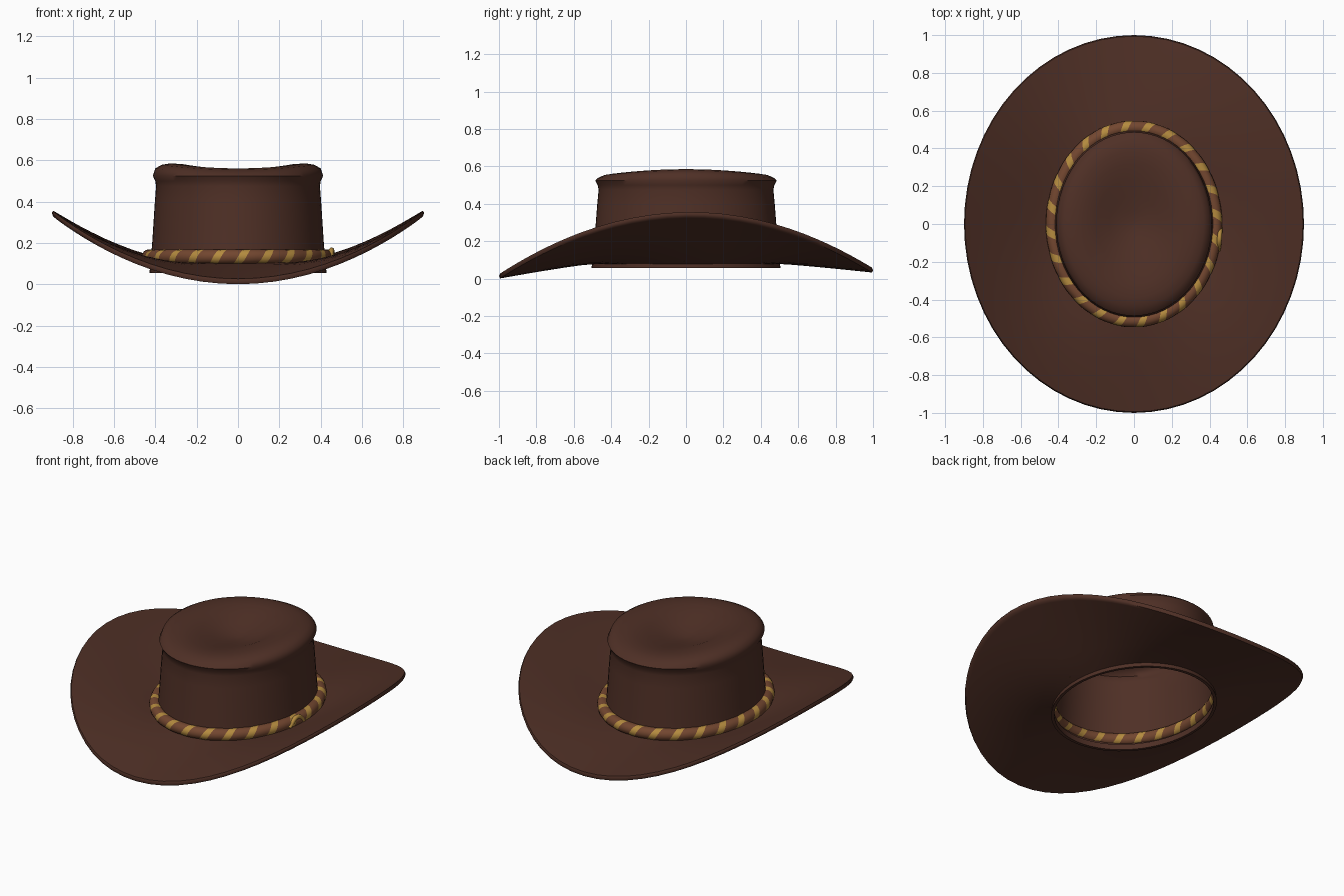
import bpy, bmesh
from math import sin, cos, pi, tau

cube = bpy.data.objects.get("Cube")
if cube:
    bpy.data.objects.remove(cube)


def material(name, rgb):
    m = bpy.data.materials.new(name)
    m.use_nodes = True
    m.diffuse_color = (*rgb, 1)
    bsdf = m.node_tree.nodes["Principled BSDF"]
    bsdf.inputs["Base Color"].default_value = (*rgb, 1)
    bsdf.inputs["Roughness"].default_value = 0.8
    return m


felt = material("dark brown felt", (0.078, 0.029, 0.019))
leather = material("tan leather", (0.17, 0.062, 0.029))
gold = material("gold cord", (0.46, 0.26, 0.05))


def finish(name, bm, mats, normals=False):
    if normals:
        bmesh.ops.recalc_face_normals(bm, faces=bm.faces)
    mesh = bpy.data.meshes.new(name)
    bm.to_mesh(mesh)
    bm.free()
    obj = bpy.data.objects.new(name, mesh)
    bpy.context.collection.objects.link(obj)
    for m in mats:
        mesh.materials.append(m)
    bpy.ops.object.select_all(action='DESELECT')
    obj.select_set(True)
    bpy.context.view_layer.objects.active = obj
    bpy.ops.object.shade_smooth_by_angle(angle=0.9)
    return obj


def loft(name, profile, place, mat, segments=64, closed=False, cap=False):
    """Skin rings: place(point, angle) gives each vertex."""
    bm = bmesh.new()
    rings = [[bm.verts.new(place(p, tau * i / segments)) for i in range(segments)]
             for p in profile]
    pairs = list(zip(rings, rings[1:]))
    if closed:
        pairs.append((rings[-1], rings[0]))
    for a, b in pairs:
        for i in range(segments):
            j = (i + 1) % segments
            bm.faces.new((a[i], a[j], b[j], b[i]))
    if cap:
        bm.faces.new(rings[-1])
    return finish(name, bm, [mat], closed)


# Brim: oval sheet, sides curled up, front dipping slightly
def brim_point(p, a):
    t, off = p
    x = cos(a) * (0.425 + 0.475 * t)
    y = sin(a) * (0.495 + 0.505 * t)
    edge = 0.029 + 0.016 * sin(a) + 0.317 * cos(a) ** 2
    return x, y, 0.092 + (edge - 0.092) * t ** 1.15 + off


steps = [0, 0.15, 0.3, 0.45, 0.6, 0.75, 0.88, 0.96, 0.988]
brim_profile = [(t, 0.013) for t in steps] + [(1, 0)] + [(t, -0.013) for t in reversed(steps)]
loft("brim", brim_profile, brim_point, felt, closed=True)


# Crown: flared rim and a dished, saddle-shaped top
def crown_point(p, a):
    r, z = p
    saddle = 0.012 * cos(2 * a) * min(1, r / 0.25) if z > 0.535 else 0
    return r * cos(a), r * 1.18 * sin(a), z + saddle


crown_profile = [(0.412, 0.09), (0.412, 0.056), (0.428, 0.056), (0.422, 0.12), (0.415, 0.2),
                 (0.402, 0.4), (0.396, 0.475), (0.4, 0.5), (0.412, 0.525), (0.4, 0.549),
                 (0.37, 0.566), (0.33, 0.573), (0.27, 0.57), (0.2, 0.55), (0.13, 0.525),
                 (0.06, 0.506), (0.01, 0.5)]
loft("crown", crown_profile, crown_point, felt, cap=True)


# Hat band: twisted cord, its mesh sheared so the stripes follow the faces
def cord_band(stripes=24, across=6, sides=16):
    bm = bmesh.new()
    n = stripes * across
    grid = []
    for i in range(n):
        row = []
        for j in range(sides):
            a = tau * (i / across + j / sides) / stripes
            v = tau * j / sides
            r = 0.034 * (1 + 0.05 * sin(pi * (i % across) / across))
            out = r * cos(v)
            row.append(bm.verts.new(((0.431 + out) * cos(a), (0.512 + out) * sin(a),
                                     0.134 + r * sin(v))))
        grid.append(row)

    def vert(i, j):
        if j == sides:
            i, j = i + across, 0
        return grid[i % n][j]

    for i in range(n):
        for j in range(sides):
            f = bm.faces.new((vert(i, j), vert(i + 1, j), vert(i + 1, j + 1), vert(i, j + 1)))
            f.material_index = 1 if i % across < 2 else 0
    finish("hat_band", bm, [leather, gold], True)


cord_band()

# Loose cord end on the left side
curve = bpy.data.curves.new("cord_end", 'CURVE')
curve.dimensions = '3D'
curve.bevel_depth = 0.013
curve.bevel_resolution = 3
curve.use_fill_caps = True
spline = curve.splines.new('BEZIER')
path = [(0.445, -0.14, 0.12), (0.453, -0.07, 0.165), (0.455, 0, 0.1)]
spline.bezier_points.add(len(path) - 1)
for bp, co in zip(spline.bezier_points, path):
    bp.co = co
    bp.handle_left_type = bp.handle_right_type = 'AUTO'
curve.materials.append(gold)
bpy.context.collection.objects.link(bpy.data.objects.new("cord_end", curve))
